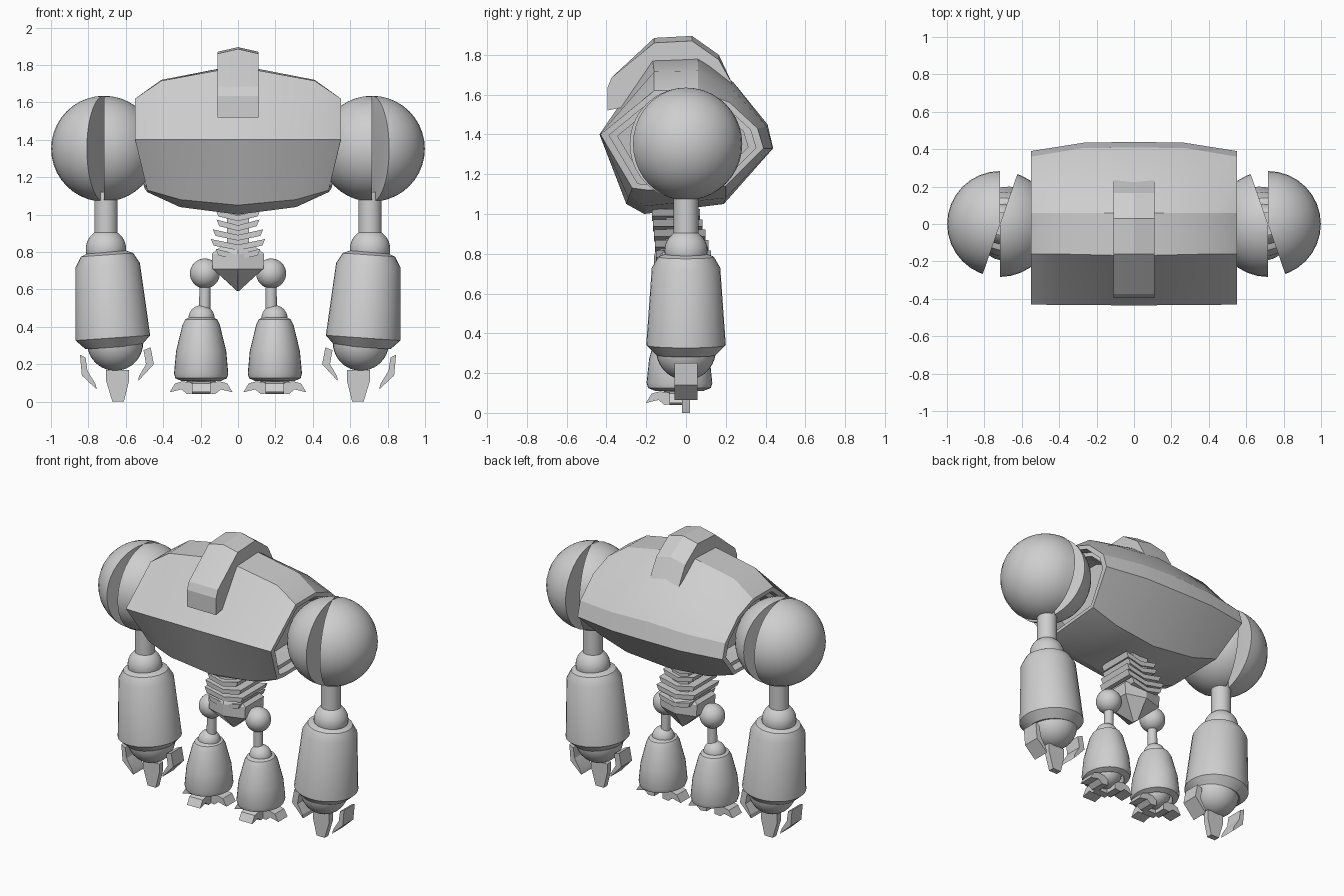
import bpy, bmesh
from math import sin, cos, pi, radians
from mathutils import Matrix, Vector

cube = bpy.data.objects.get("Cube")
if cube:
    bpy.data.objects.remove(cube)

GREY = (0.62, 0.62, 0.62, 1)
metal = bpy.data.materials.new("plain grey")
metal.use_nodes = True
metal.diffuse_color = GREY
metal.node_tree.nodes["Principled BSDF"].inputs["Base Color"].default_value = GREY


def finish(name, bm, mirror=False, smooth=32):
    """Turn a bmesh into a shaded object, optionally mirrored to the other side."""
    bmesh.ops.recalc_face_normals(bm, faces=bm.faces)
    mesh = bpy.data.meshes.new(name)
    bm.to_mesh(mesh)
    bm.free()
    mesh.materials.append(metal)
    obj = bpy.data.objects.new(name, mesh)
    bpy.context.collection.objects.link(obj)
    if mirror:
        obj.modifiers.new("Mirror", "MIRROR")
        obj.modifiers["Mirror"].use_mirror_merge = False
    bpy.ops.object.select_all(action="DESELECT")
    obj.select_set(True)
    bpy.context.view_layer.objects.active = obj
    bpy.ops.object.shade_smooth_by_angle(angle=radians(smooth))
    return obj


def loft(name, rings, mirror=False, matrix=None, smooth=32):
    """Skin equal-length rings of points and cap both ends."""
    bm = bmesh.new()
    rows = [[bm.verts.new(p) for p in ring] for ring in rings]
    n = len(rows[0])
    for a, b in zip(rows, rows[1:]):
        for i in range(n):
            j = (i + 1) % n
            bm.faces.new((a[i], a[j], b[j], b[i]))
    bm.faces.new(rows[0])
    bm.faces.new(rows[-1])
    if matrix:
        bm.transform(matrix)
    return finish(name, bm, mirror, smooth)


def lathe(name, profile, loc, tilt=0, stretch=1, segs=32):
    rings = [[(r * cos(2 * pi * i / segs), r * stretch * sin(2 * pi * i / segs), z)
              for i in range(segs)] for r, z in profile]
    matrix = Matrix.Translation(loc) @ Matrix.Rotation(radians(tilt), 4, "Y")
    return loft(name, rings, True, matrix)


def plate(name, outline, y0, y1, mirror=False, loc=(0, 0, 0), turn=0):
    """Extrude an x-z outline along y, then turn it about z."""
    rings = [[(x, y, z) for x, z in outline] for y in (y0, y1)]
    matrix = Matrix.Translation(loc) @ Matrix.Rotation(radians(turn), 4, "Z")
    return loft(name, rings, mirror, matrix, 20)


def ball(name, radius, loc, cuts=()):
    """Sphere; each cut keeps the side its normal points to, and is closed."""
    bm = bmesh.new()
    bmesh.ops.create_uvsphere(bm, u_segments=32, v_segments=20, radius=radius)
    for normal in cuts:
        geom = bm.verts[:] + bm.edges[:] + bm.faces[:]
        bmesh.ops.bisect_plane(bm, geom=geom, dist=0.0001, plane_co=(0, 0, 0),
                               plane_no=Vector(normal).normalized(), clear_inner=True)
        rim = [e for e in bm.edges if e.is_boundary]
        bmesh.ops.holes_fill(bm, edges=rim, sides=0)
    bm.transform(Matrix.Translation(loc))
    return finish(name, bm, True)


# Torso shell: half sections from the middle outwards, with stepped sockets
middle = [(0, -.435, 1.4), (0, -.17, 1.79), (0, .06, 1.8), (0, .24, 1.66), (0, .41, 1.45),
          (0, .438, 1.33), (0, .19, 1.05), (0, -.21, 1), (0, -.3, 1.05)]
waist = [(.41, -.433, 1.4), (.41, -.16, 1.715), (.41, .06, 1.72), (.36, .24, 1.62), (.28, .405, 1.44),
         (.26, .436, 1.33), (.31, .2, 1.08), (.31, -.2, 1.04), (.31, -.29, 1.08)]
end = [(.55, -.43, 1.4), (.55, -.16, 1.62), (.55, .06, 1.62), (.55, .22, 1.56), (.55, .36, 1.43),
       (.55, .39, 1.33), (.5, .2, 1.14), (.485, -.19, 1.12), (.485, -.27, 1.13)]


def socket(scale, depth):
    return [(x - depth, y * scale, 1.36 + (z - 1.36) * scale) for x, y, z in end]


half = [waist, end, socket(.9, 0), socket(.9, .06), socket(.8, .06), socket(.8, .2)]
other = [[(-x, y, z) for x, y, z in ring] for ring in reversed(half)]
loft("torso", other + [middle] + half, smooth=25)

# Head crest with a soft central ridge
crest = [(-.395, 1.52), (-.395, 1.635), (-.375, 1.685), (-.16, 1.86), (.03, 1.87),
         (.165, 1.775), (.235, 1.65), (0, 1.6)]
loft("head", [[(x, y, z + (.025 if x == 0 and z > 1.7 else 0)) for y, z in crest]
              for x in (-.11, 0, .11)], smooth=15)

# Spine: folded plates around a core
plate("spine_core", [(-.06, .75), (.06, .75), (.06, 1.1), (-.06, 1.1)], -.1, .06)
for i, w in enumerate((.12, .115, .135, .145, .12)):
    z = 1.025 - i * .052
    outline = [(-w, z), (0, z - .03), (w, z), (w - .015, z - .035), (0, z - .06), (.015 - w, z - .035)]
    plate("spine_plate_%d" % (i + 1), outline, -.17 + i * .005, .07 + i * .014)


# Pelvis: keeled block running down to a point
def keel(w, front, back, z):
    return [(-w, front + .04, z), (0, front, z), (w, front + .04, z),
            (w, back - .04, z), (0, back, z), (-w, back - .04, z)]


loft("pelvis", [keel(.09, -.15, .1, .83), keel(.14, -.16, .12, .79),
                keel(.135, -.16, .12, .71), keel(.004, -.05, .04, .59)], smooth=10)

# Shoulders: split balls with wedge gaps front and back
SHOULDER = (.716, 0, 1.352)
ball("shoulder_outer", .283, SHOULDER, [(1, 0, 0), (.26, .09, 0)])
ball("shoulder_inner", .283, SHOULDER, [(-1, 0, 0), (-.26, -.09, 0)])

# Arms
lathe("upper_arm", [(.062, 0), (.062, .25)], (.706, 0, .87))
ball("elbow", .108, (.706, 0, .815))
lathe("forearm", [(.1, .262), (.14, .245), (.172, .19), (.2, -.2), (.15, -.25)], (.683, 0, .54), tilt=4)
ball("hand", .15, (.657, 0, .315))
plate("outer_claw", [(.845, .25), (.835, .14), (.755, .065), (.762, .095), (.805, .165), (.815, .235)],
      -.058, .058, True)
plate("inner_claw", [(.467, .29), (.45, .2), (.533, .11), (.53, .135), (.492, .2), (.505, .275)],
      -.058, .058, True)
plate("middle_claw", [(.705, .17), (.705, .11), (.672, 0), (.61, 0), (.583, .11), (.583, .17)],
      -.02, .02, True)

# Legs
FOOT = (.197, -.033, 0)
ball("hip", .08, (.177, -.033, .685))
lathe("thigh", [(.03, .44), (.03, .66)], (.187, -.033, 0), tilt=-1)
ball("knee", .07, (.195, -.033, .445))
lathe("shin", [(.064, .45), (.085, .44), (.1, .41), (.134, .27), (.145, .15), (.138, .125),
               (.105, .11), (.095, .16)], FOOT, stretch=1.14)
ball("ankle", .095, (.197, -.033, .16))
toe = [(.03, .1), (.1, .108), (.14, .097), (.168, .05), (.105, .065), (.075, .04), (.03, .045)]
for name, turn in (("outer_toe", 0), ("front_toe", -90), ("inner_toe", 180)):
    plate(name, toe, -.05, .05, True, FOOT, turn)
